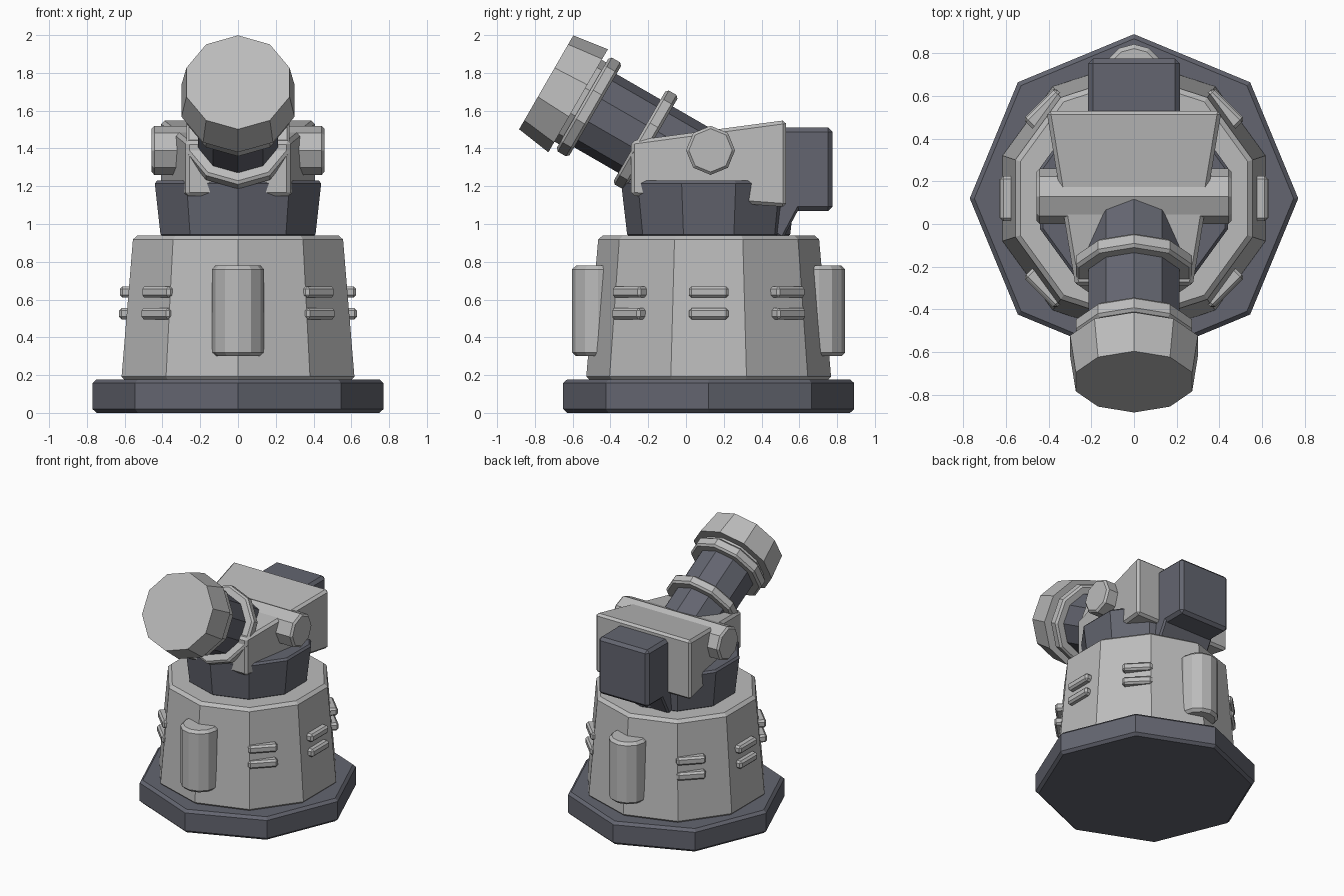
import bpy
import bmesh
from math import radians, cos, sin
from mathutils import Vector, Matrix

cube = bpy.data.objects.get("Cube")
if cube:
    bpy.data.objects.remove(cube, do_unlink=True)


def make_material(name, rgb):
    mat = bpy.data.materials.new(name)
    mat.use_nodes = True
    colour = (*rgb, 1)
    mat.diffuse_color = colour
    mat.node_tree.nodes["Principled BSDF"].inputs["Base Color"].default_value = colour
    return mat


LIGHT = make_material("light grey", (0.5, 0.5, 0.5))
DARK = make_material("dark slate", (0.125, 0.13, 0.16))
CENTRE_Y = 0.12


def finish(name, bm, mat, matrix, bevel):
    """Turn a bmesh into a flat shaded object with chamfered hard edges."""
    bmesh.ops.recalc_face_normals(bm, faces=bm.faces[:])
    mesh = bpy.data.meshes.new(name)
    bm.to_mesh(mesh)
    bm.free()
    mesh.materials.append(mat)
    obj = bpy.data.objects.new(name, mesh)
    obj.matrix_world = matrix
    bpy.context.collection.objects.link(obj)
    if bevel:
        mod = obj.modifiers.new("chamfer", "BEVEL")
        mod.width = bevel
        mod.segments = 1
        mod.limit_method = "ANGLE"
        mod.angle_limit = radians(50)
    return obj


def prism(name, mat, sides, r0, r1, z0, z1, matrix, bevel=0.018, turn=90):
    """Tapered prism along local z; turn places its first corner."""
    bm = bmesh.new()
    bmesh.ops.create_cone(bm, cap_ends=True, segments=sides,
                          radius1=r0, radius2=r1, depth=z1 - z0)
    first = max(bm.verts, key=lambda v: v.co.x)
    offset = Vector((1, 0)).angle_signed(first.co.xy)
    bmesh.ops.rotate(bm, verts=bm.verts[:],
                     matrix=Matrix.Rotation(radians(turn) + offset, 3, "Z"))
    bmesh.ops.translate(bm, verts=bm.verts[:], vec=(0, 0, (z0 + z1) / 2))
    return finish(name, bm, mat, matrix, bevel)


def box(name, mat, size, matrix, bevel=0.018):
    bm = bmesh.new()
    bmesh.ops.create_cube(bm, size=1)
    bmesh.ops.scale(bm, verts=bm.verts[:], vec=size)
    return finish(name, bm, mat, matrix, bevel)


# Base plate, tapered tower and swivel ring
column = Matrix.Translation((0, CENTRE_Y, 0))
prism("base_plate", DARK, 8, 0.77, 0.77, 0, 0.178, column, 0.02)
prism("tower", LIGHT, 10, 0.65, 0.583, 0.17, 0.94, column, 0.022)
prism("swivel_ring", DARK, 10, 0.43, 0.465, 0.93, 1.23, column, 0.015)

# Vertical canisters on the front and back
for name, side in (("front_canister", -1), ("back_canister", 1)):
    place = Matrix.Translation((0, CENTRE_Y + side * 0.585, 0))
    prism(name, LIGHT, 12, 0.138, 0.138, 0.3, 0.78, place, 0.02)

# Paired vents around the tower
for angle in (0, 45, 135, 180, 225, 315):
    a = radians(angle)
    for level, z, radius in (("upper", 0.64, 0.575), ("lower", 0.525, 0.58)):
        place = (Matrix.Translation((radius * cos(a), CENTRE_Y + radius * sin(a), z))
                 @ Matrix.Rotation(a, 4, "Z"))
        box(f"{level}_vent_{angle}", LIGHT, (0.1, 0.21, 0.06), place, 0.014)

# Wedge shaped housing, wider at the back
bm = bmesh.new()
rings = []
for y, half, low, high in ((-0.29, 0.275, 1.15, 1.44), (0.53, 0.41, 1.09, 1.55)):
    rings.append([bm.verts.new((x, y, z)) for x, z in
                  ((-half, low), (half, low), (half, high), (-half, high))])
front, back = rings
bm.faces.new(front)
bm.faces.new(back)
for i in range(4):
    j = (i + 1) % 4
    bm.faces.new((front[i], front[j], back[j], back[i]))
finish("housing", bm, LIGHT, Matrix(), 0.018)

# Trunnion through the housing
across = Matrix.Translation((0, 0.13, 1.39)) @ Matrix.Rotation(radians(90), 4, "Y")
prism("trunnion", LIGHT, 8, 0.13, 0.13, -0.457, 0.457, across, 0.014)

# Rear counterweight and its slanted brace
box("counterweight", DARK, (0.43, 0.27, 0.44),
    Matrix.Translation((0, 0.64, 1.29)), 0.022)
brace = Matrix.Translation((0, 0.53, 1.06)) @ Matrix.Rotation(radians(-28), 4, "X")
box("rear_brace", DARK, (0.43, 0.1, 0.26), brace, 0.012)
box("brace_plate", LIGHT, (0.3, 0.02, 0.28),
    brace @ Matrix.Translation((0, -0.055, 0.01)), 0)

# Barrel assembly: local z runs from the muzzle face back into the housing
aim = Matrix.Translation((0, -0.74, 1.75)) @ Matrix.Rotation(radians(-120), 4, "X")
prism("muzzle", LIGHT, 10, 0.287, 0.315, 0, 0.195, aim, 0)
prism("muzzle_neck", LIGHT, 10, 0.25, 0.25, 0.18, 0.24, aim, 0)
prism("front_collar", LIGHT, 10, 0.287, 0.287, 0.222, 0.3, aim, 0.014)
prism("barrel", DARK, 10, 0.224, 0.224, 0.25, 1.0, aim, 0)
prism("rear_collar", LIGHT, 10, 0.287, 0.287, 0.57, 0.645, aim, 0.014)
